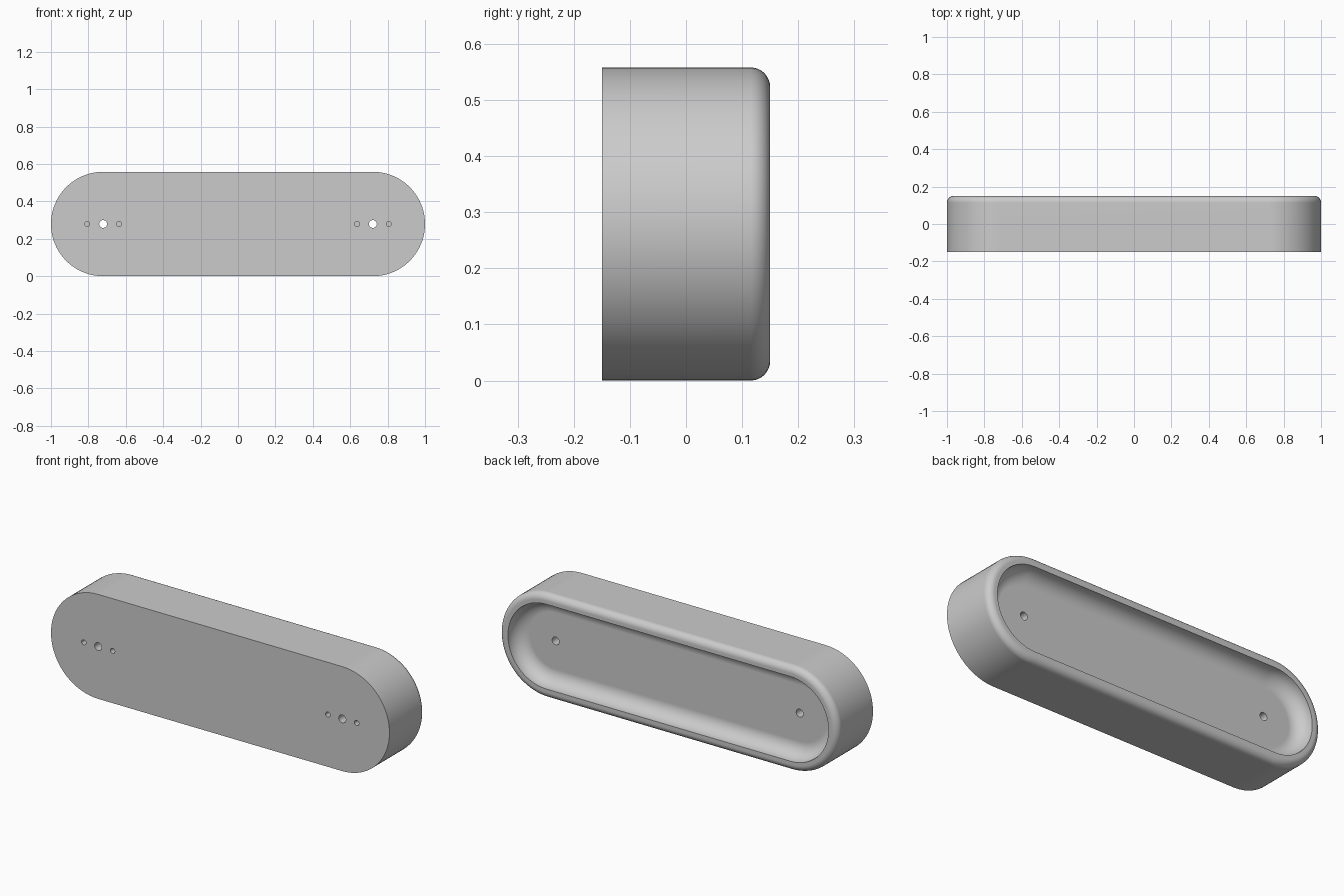
import bpy, bmesh, math

if "Cube" in bpy.data.objects:
    bpy.data.objects.remove(bpy.data.objects["Cube"])

R = 0.279            # outer end radius, also the centre height
HALF = 1 - R         # half the straight length
FRONT, BACK = -0.15, 0.15
ROUND = 0.035        # outer rim rounding
OPENING = 0.226      # end radius of the recess mouth
FLOOR, COVE = 0.07, 0.075
ARC = 40             # segments per rounded end

grey = bpy.data.materials.new("plain_grey")
grey.use_nodes = True
color = (0.6, 0.6, 0.6, 1)
grey.diffuse_color = color
grey.node_tree.nodes["Principled BSDF"].inputs["Base Color"].default_value = color


def stadium_ring(bm, radius, y):
    """Ring of vertices around a long slot shape at depth y."""
    ring = []
    for side in (1, -1):
        for i in range(ARC + 1):
            a = math.pi * (i / ARC - 0.5)
            ring.append(bm.verts.new((side * (HALF + radius * math.cos(a)), y,
                                      R + side * radius * math.sin(a))))
    return ring


def quarter(steps):
    return [math.pi / 2 * i / steps for i in range(steps + 1)]


# Section from the front edge, over the rounded rim, down into the coved recess
profile = [(R, FRONT)]
profile += [(R - ROUND + ROUND * math.cos(a), BACK - ROUND + ROUND * math.sin(a))
            for a in quarter(8)]
profile += [(OPENING, BACK)]
profile += [(OPENING - COVE + COVE * math.cos(a), FLOOR + COVE - COVE * math.sin(a))
            for a in quarter(10)]

bm = bmesh.new()
rings = [stadium_ring(bm, r, y) for r, y in profile]
for lower, upper in zip(rings, rings[1:]):
    for i in range(len(lower)):
        j = (i + 1) % len(lower)
        bm.faces.new((lower[i], lower[j], upper[j], upper[i]))
bm.faces.new(rings[0])
bm.faces.new(rings[-1])
bmesh.ops.recalc_face_normals(bm, faces=bm.faces)
mesh = bpy.data.meshes.new("recessed_body")
bm.to_mesh(mesh)
bm.free()
body = bpy.data.objects.new("recessed_body", mesh)
bpy.context.collection.objects.link(body)
mesh.materials.append(grey)


def drill(x, radius, start, end):
    """Cut a round hole along y, then discard the cutter."""
    bpy.ops.mesh.primitive_cylinder_add(
        vertices=32, radius=radius, depth=end - start,
        location=(x, (start + end) / 2, R), rotation=(math.pi / 2, 0, 0))
    cutter = bpy.context.object
    cutter.name = "hole_cutter"
    cutter.hide_render = True
    cutter.data.materials.append(grey)
    bpy.context.view_layer.objects.active = body
    mod = body.modifiers.new("hole", "BOOLEAN")
    mod.operation, mod.solver, mod.object = "DIFFERENCE", "EXACT", cutter
    bpy.ops.object.modifier_apply(modifier=mod.name)
    bpy.data.objects.remove(cutter)


# Through hole with a blind pilot hole on either side, at both ends
for side in (1, -1):
    drill(side * HALF, 0.021, FRONT - 0.1, BACK + 0.1)
    for offset in (-0.085, 0.085):
        drill(side * HALF + offset, 0.0135, FRONT - 0.1, FRONT + 0.1)

# Smooth curved walls, crisp edges, flat caps
bpy.ops.object.select_all(action="DESELECT")
body.select_set(True)
bpy.context.view_layer.objects.active = body
bpy.ops.object.shade_smooth_by_angle(angle=math.radians(30))
weighted = body.modifiers.new("even_shading", "WEIGHTED_NORMAL")
weighted.keep_sharp = True
